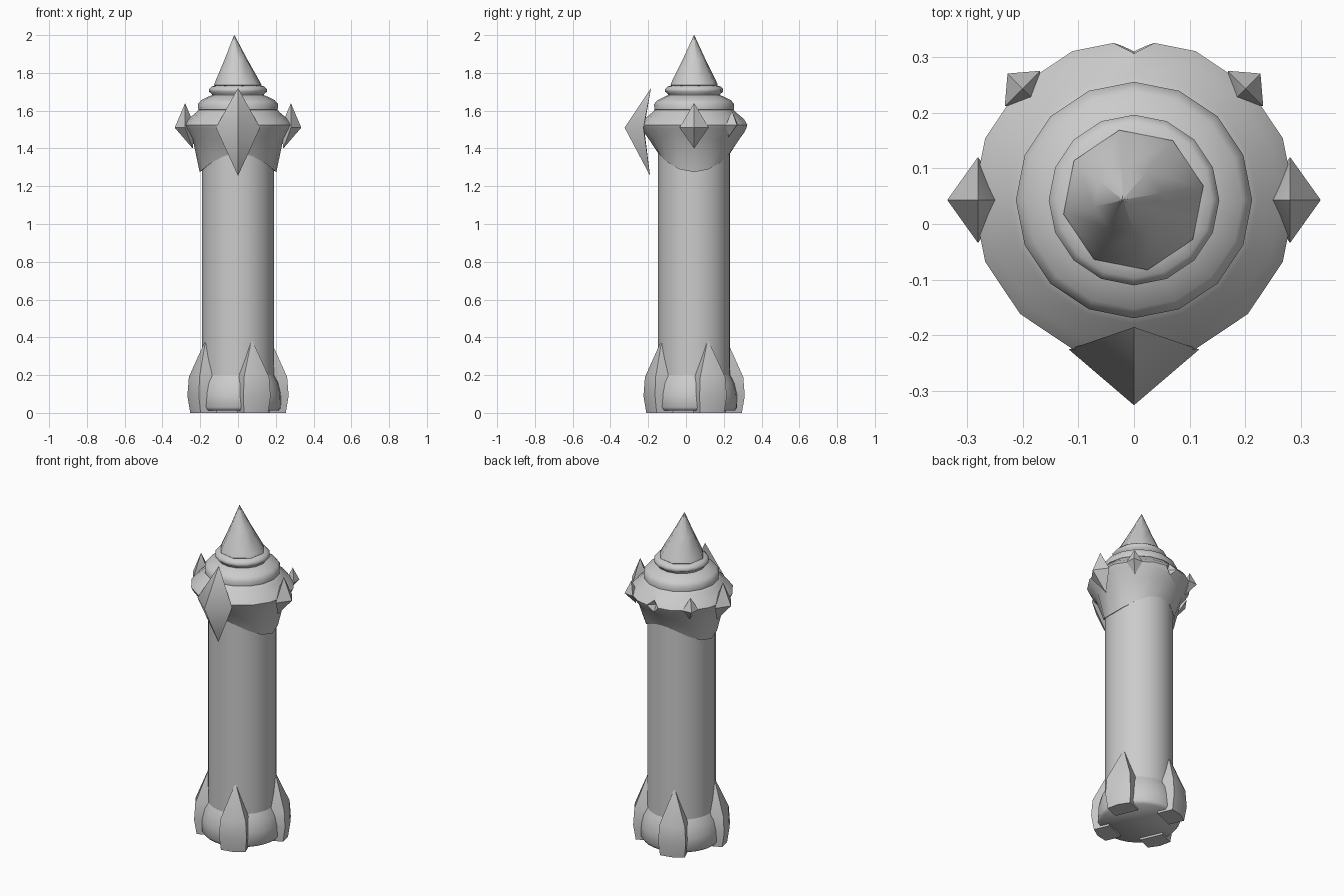
import bpy, bmesh
from math import cos, sin, pi, radians
from mathutils import Vector, Matrix

cube = bpy.data.objects.get("Cube")
if cube:
    bpy.data.objects.remove(cube)

AXIS = Vector((0, 0.043, 0))   # centre line of the tower

grey = bpy.data.materials.new("stone grey")
grey.use_nodes = True
COLOUR = (0.6, 0.6, 0.6, 1)
grey.diffuse_color = COLOUR
grey.node_tree.nodes["Principled BSDF"].inputs["Base Color"].default_value = COLOUR


def finish(name, bm, location, smooth=40):
    bmesh.ops.recalc_face_normals(bm, faces=bm.faces)
    mesh = bpy.data.meshes.new(name)
    bm.to_mesh(mesh)
    bm.free()
    mesh.materials.append(grey)
    obj = bpy.data.objects.new(name, mesh)
    obj.location = location
    bpy.context.collection.objects.link(obj)
    if smooth:
        bpy.ops.object.select_all(action='DESELECT')
        bpy.context.view_layer.objects.active = obj
        obj.select_set(True)
        bpy.ops.object.shade_smooth_by_angle(angle=radians(smooth))
    return obj


def loft(name, rings, smooth=40, location=AXIS):
    """Bridge equal rings of points and cap both ends."""
    bm = bmesh.new()
    loops = [[bm.verts.new(p) for p in ring] for ring in rings]
    n = len(loops[0])
    for a, b in zip(loops, loops[1:]):
        for i in range(n):
            j = (i + 1) % n
            bm.faces.new((a[i], a[j], b[j], b[i]))
    bm.faces.new(loops[0])
    bm.faces.new(loops[-1])
    return finish(name, bm, location, smooth)


def lathe(name, profile, sides=16, smooth=40, turn=0):
    angles = [turn + 2 * pi * i / sides for i in range(sides)]
    return loft(name, [[(r * cos(a), r * sin(a), z) for a in angles]
                       for r, z in profile], smooth)


def gem(name, points, location, turn=0, smooth=0):
    """Eight-faced gem: out, left, in, right, top and bottom points."""
    bm = bmesh.new()
    spin = Matrix.Rotation(turn, 3, 'Z')
    v = [bm.verts.new(spin @ Vector(p)) for p in points]
    for i in range(4):
        for tip in v[4:]:
            bm.faces.new((v[i], v[(i + 1) % 4], tip))
    return finish(name, bm, location, smooth)


# Shaft and bulging foot
lathe("shaft", [(0.19, 0.1), (0.19, 1.5)], sides=32)
lathe("foot_ring", [(0.215, 0.012), (0.228, 0.03), (0.226, 0.1),
                    (0.212, 0.16), (0.188, 0.205)], sides=32, smooth=60)

# Four pointed buttresses around the foot
for k in range(4):
    spin = Matrix.Rotation(radians(23 + 90 * k), 3, 'Z')
    bm = bmesh.new()
    outline = [(-0.07, 0), (0.07, 0), (0.078, 0.09), (0.072, 0.19),
               (0, 0.39), (-0.072, 0.19), (-0.078, 0.09)]
    outer_r = [0.245, 0.245, 0.258, 0.252, 0.185, 0.252, 0.258]
    inner = [bm.verts.new(spin @ Vector((0.15, w, z))) for w, z in outline]
    outer = [bm.verts.new(spin @ Vector((r, w, z)))
             for (w, z), r in zip(outline, outer_r)]
    ridge = [bm.verts.new(spin @ Vector((r, 0, z)))
             for r, z in ((0.258, 0), (0.272, 0.09), (0.265, 0.19))]
    for i in range(7):
        j = (i + 1) % 7
        bm.faces.new((inner[i], inner[j], outer[j], outer[i]))
    bm.faces.new(inner)
    o, m = outer, ridge
    for face in ((o[0], m[0], m[1], o[6]), (m[0], o[1], o[2], m[1]),
                 (o[6], m[1], m[2], o[5]), (m[1], o[2], o[3], m[2]),
                 (o[5], m[2], o[4]), (m[2], o[3], o[4]), (o[0], o[1], m[0])):
        bm.faces.new(face)
    finish(f"buttress_{k + 1}", bm, AXIS, 45)

# Collar with a hem that hangs lower at the sides
SIDES = 16
angles = [2 * pi * i / SIDES for i in range(SIDES)]


def hem(a):
    return 1.325 - 0.05 * cos(2 * a)


rings = [[(0.185 * cos(a), 0.185 * sin(a), hem(a) + 0.01) for a in angles],
         [((0.197 + 0.006 * cos(2 * a)) * cos(a),
           (0.197 + 0.006 * cos(2 * a)) * sin(a), hem(a)) for a in angles]]
for r, z in ((0.24, 1.45), (0.28, 1.505), (0.289, 1.525), (0.265, 1.555),
             (0.222, 1.59), (0.2, 1.615)):
    rings.append([(r * cos(a), r * sin(a), z) for a in angles])
collar = loft("collar", rings, smooth=50)

# Small notch at the back of the collar
cutter = gem("notch_cutter",
             [(0.06, 0, 0), (0, 0.05, 0), (-0.05, 0, 0), (0, -0.05, 0),
              (0, 0, 0.09), (0, 0, -0.09)],
             AXIS + Vector((0, 0.295, 1.525)), pi / 2)
cutter.hide_render = True
cutter.hide_set(True)
cut = collar.modifiers.new("notch", 'BOOLEAN')
cut.operation = 'DIFFERENCE'
cut.solver = 'EXACT'
cut.object = cutter

# Stepped rings above the collar
lathe("cap_ring", [(0.19, 1.595), (0.21, 1.605), (0.212, 1.635), (0.195, 1.655),
                   (0.155, 1.675), (0.13, 1.685)], smooth=50)
lathe("neck_ring", [(0.135, 1.675), (0.14, 1.69), (0.153, 1.7), (0.153, 1.715),
                    (0.14, 1.728), (0.11, 1.735)], smooth=60)

# Slightly leaning spire
spire_rings = []
for r, z in ((0.11, 1.72), (0.128, 1.735), (0.12, 1.755), (0.062, 1.87), (0.001, 2.0)):
    lean = -0.02 * (z - 1.72) / 0.28
    spire_rings.append([(lean + r * cos(a + 0.2), r * sin(a + 0.2), z)
                        for a in angles[::2]])
loft("spire", spire_rings, smooth=60)

# Large front gem
gem("front_gem", [(0, -0.325, 1.51), (0.117, -0.225, 1.51), (0, -0.222, 1.51),
                  (-0.117, -0.225, 1.51), (0, -0.185, 1.72), (0, -0.19, 1.255)],
    (0, 0, 0), smooth=50)

# Side gems and small rear gems
for side, label in ((1, "left"), (-1, "right")):
    gem(f"{label}_gem", [(0.055, 0, 0), (0, 0.077, 0), (-0.055, 0, 0), (0, -0.077, 0),
                         (0, 0, 0.13), (-0.04, 0, -0.11)],
        AXIS + Vector((0.28 * side, 0, 1.51)), 0 if side > 0 else pi, 50)
    gem(f"rear_{label}_gem",
        [(0.038, 0, 0), (0, 0.045, 0), (-0.038, 0, 0), (0, -0.045, 0),
         (0, 0, 0.075), (-0.025, 0, -0.065)],
        AXIS + Vector((0.2 * side, 0.2, 1.525)), pi / 2 - side * pi / 4, 50)
